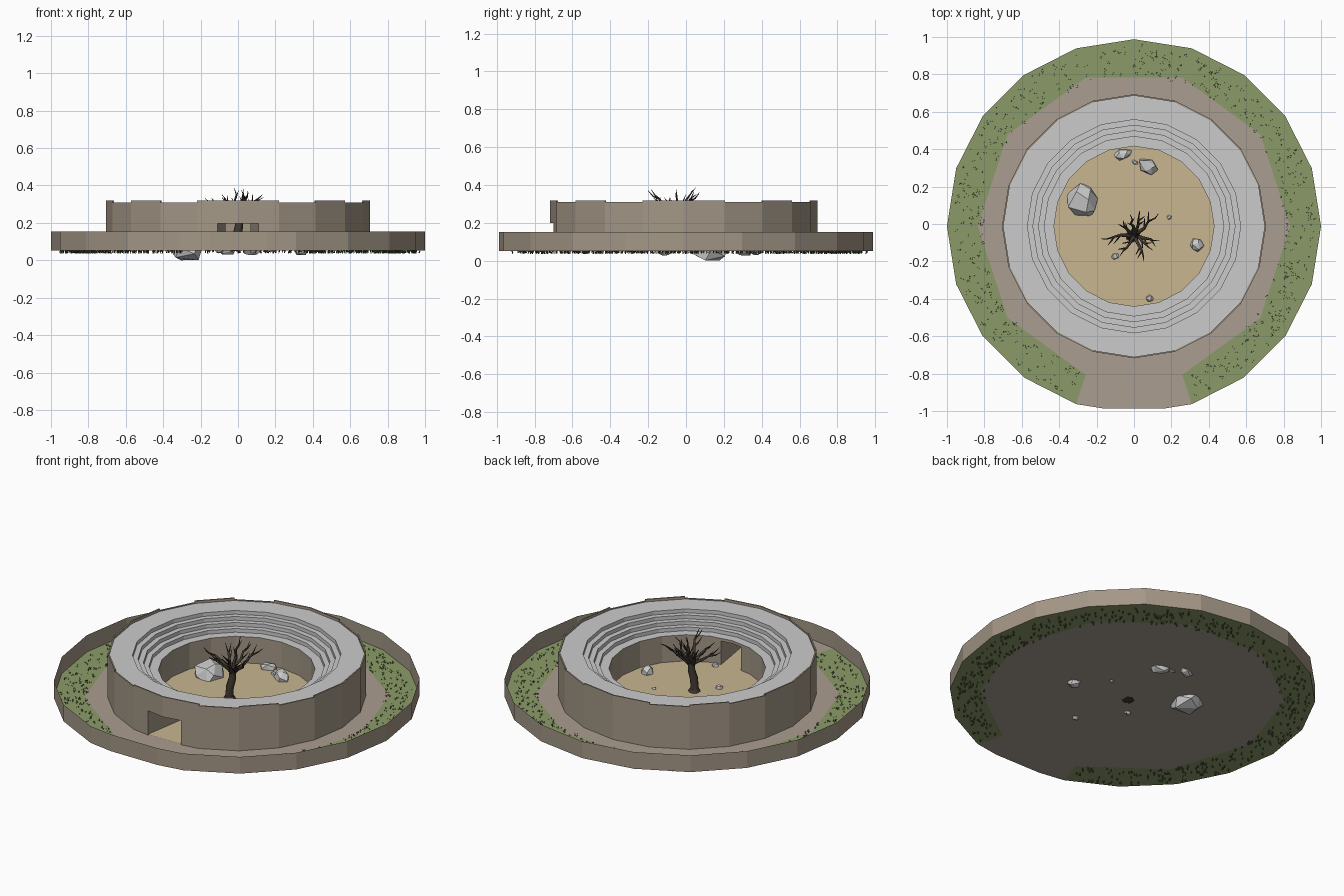
import bpy, bmesh, math, random
from mathutils import Vector

if "Cube" in bpy.data.objects:
    bpy.data.objects.remove(bpy.data.objects["Cube"])

random.seed(4)
N, CY = 20, -0.012          # sides, ring centre on y
GZ, DOOR = 0.052, 0.198     # ground level, door lintel height


def mat(name, r, g, b):
    m = bpy.data.materials.new(name)
    m.diffuse_color = (r, g, b, 1)
    m.use_nodes = True
    m.node_tree.nodes["Principled BSDF"].inputs["Base Color"].default_value = m.diffuse_color
    return m


BROWN = mat("brown_stone", 0.37, 0.31, 0.24)
DIRT = mat("dirt", 0.40, 0.34, 0.28)
GRASS = mat("grass", 0.26, 0.33, 0.14)
SAND = mat("sand", 0.58, 0.47, 0.28)
BLADE = mat("grass_blade", 0.06, 0.10, 0.035)
BARK = mat("bark", 0.055, 0.042, 0.03)


def make(name, faces, mats=()):
    """faces: list of (points, material index)"""
    bm = bmesh.new()
    for pts, mi in faces:
        bm.faces.new([bm.verts.new(p) for p in pts]).material_index = mi
    bmesh.ops.remove_doubles(bm, verts=bm.verts, dist=1e-5)
    me = bpy.data.meshes.new(name)
    bm.to_mesh(me)
    bm.free()
    for m in mats:
        me.materials.append(m)
    ob = bpy.data.objects.new(name, me)
    bpy.context.collection.objects.link(ob)
    return ob


def pt(i, r, z):
    """Point on the 20-gon; i counts corners from the front, fractions lie on the side"""
    def corner(k):
        a = -math.pi / 2 + 2 * math.pi * k / N
        return Vector((r * math.cos(a), CY + r * math.sin(a), z))
    f = math.floor(i)
    return corner(f).lerp(corner(f + 1), i - f)


def strip(idx, r0, z0, r1, z1):
    """Band of quads between two rings"""
    return [([pt(a, r0, z0), pt(b, r0, z0), pt(b, r1, z1), pt(a, r1, z1)], 0)
            for a, b in zip(idx, idx[1:])]


FULL = list(range(N + 1))
OPEN = [0.5] + list(range(1, N)) + [N - 0.5]     # gap at the front

# Outer low wall with a flattened front
make("outer_wall", strip(OPEN + [N + 0.5], 1, GZ, 1, 0.153)[:-1] +
     [([pt(19.5, 1, GZ), pt(0.5, 1, GZ), pt(0.5, 1, 0.153), pt(19.5, 1, 0.153)], 0)], [BROWN])

# Ground: ten-sided dirt area with a path to the front, grass around it
DR = 0.835
dirt = [pt(i, DR, GZ) for i in range(1, N, 2)] + [pt(i, 1, GZ) for i in (19, 19.5, 0.5, 1)]
ground = [(dirt, 0)]
for k in range(1, 19, 2):
    ground.append(([pt(k, 1, GZ), pt(k + 1, 1, GZ), pt(k + 2, 1, GZ),
                    pt(k + 2, DR, GZ), pt(k, DR, GZ)], 1))
make("ground", ground, [DIRT, GRASS])

# Arena ring walls, split around the doorway
RO, RI, TOP, RIM = 0.706, 0.428, 0.304, 0.215
make("ring_outer_wall", strip(OPEN, RO, GZ, RO, DOOR) + strip(FULL, RO, DOOR, RO, TOP), [BROWN])
make("ring_inner_wall", strip(OPEN[::-1], RI, GZ, RI, DOOR) +
     strip(FULL[::-1], RI, DOOR, RI, RIM), [BROWN])

# Entrance passage: two sides and a ceiling
pas = []
for i in (0.5, 19.5):
    q = [pt(i, RO, GZ), pt(i, RO, DOOR), pt(i, RI, DOOR), pt(i, RI, GZ)]
    pas.append((q if i > 1 else q[::-1], 0))
pas.append(([pt(i, r, DOOR) for i, r in
             ((-0.5, RO), (-0.5, RI), (0, RI), (0.5, RI), (0.5, RO), (0, RO))], 0))
make("entrance_passage", pas, [BROWN])

# Sand floor of the arena and the passage
Z = GZ + 0.005
make("sand_floor", [([pt(i, RI, Z) for i in range(N)], 0),
                    ([pt(i, r, Z) for i, r in
                      ((-0.5, RO), (0.5, RO), (0.5, RI), (0, RI), (-0.5, RI))], 0)], [SAND])

# Stepped seating: flat walk, then treads and risers going down
seats, z = [], TOP
radii = [0.698, 0.57, 0.54, 0.51, 0.48, RI]
drop = (TOP - RIM) / (len(radii) - 2)
for n, (a, b) in enumerate(zip(radii, radii[1:])):
    seats += strip(FULL, a, z, b, z)
    if n < len(radii) - 2:
        seats += strip(FULL, b, z, b, z - drop)
        z -= drop
make("seating_steps", seats)

# Thin parapet with alternating heights
par = []
for i in range(N):
    h = 0.319 if (i % 5) % 2 == 0 else 0.309
    s = [i, i + 1]
    par += strip(s, RO, TOP, RO, h) + strip(s, RO, h, 0.698, h) + strip(s, 0.698, h, 0.698, TOP)
    for e in s:
        par.append(([pt(e, RO, TOP), pt(e, RO, h), pt(e, 0.698, h), pt(e, 0.698, TOP)], 0))
make("parapet", par, [BROWN])

# Grass tufts: crossing thin blades that also poke below the ground
blades = []
for _ in range(560):
    i = random.uniform(1.1, 18.9)
    c = pt(i, random.uniform(0.81, 0.975), GZ)
    for _ in range(5):
        a = random.uniform(0, 2 * math.pi)
        d = Vector((math.cos(a), math.sin(a), 0))
        side = Vector((-d.y, d.x, 0)) * 0.0022
        base = c + d * 0.002 + Vector((0, 0, -random.uniform(0.006, 0.016)))
        tip = c + d * random.uniform(0.005, 0.012) + Vector((0, 0, random.uniform(0.006, 0.016)))
        blades.append(([base - side, base + side, tip], 0))
make("grass_tufts", blades, [BLADE])


# Faceted rocks: convex hulls of a few scattered points
def rock(name, x, y, z, sx, sy, sz, turn=0.0):
    bm = bmesh.new()
    for k in range(16):
        t = 1 - 2 * (k + 0.5) / 16
        a = k * 2.4 + random.uniform(-0.3, 0.3)
        r = math.sqrt(1 - t * t)
        p = Vector((r * math.cos(a), r * math.sin(a), max(-0.8, min(0.8, t * 1.1)) / 0.8))
        p *= random.uniform(0.88, 1.08)
        p.z = max(-1, min(1, p.z))
        bm.verts.new((p.x * sx, p.y * sy, p.z * sz))
    res = bmesh.ops.convex_hull(bm, input=bm.verts)
    bmesh.ops.delete(bm, geom=[v for v in bm.verts if not v.link_faces], context='VERTS')
    bmesh.ops.dissolve_limit(bm, angle_limit=0.25, verts=bm.verts, edges=bm.edges)
    me = bpy.data.meshes.new(name)
    bm.to_mesh(me)
    bm.free()
    ob = bpy.data.objects.new(name, me)
    ob.location = (x, y, z)
    ob.rotation_euler.z = turn
    bpy.context.collection.objects.link(ob)


for n, r in enumerate([(-0.275, 0.125, 0.064, 0.09, 0.10, 0.064, 0.0),
                       (0.075, 0.31, 0.065, 0.058, 0.045, 0.038, -0.6),
                       (-0.06, 0.372, 0.06, 0.052, 0.03, 0.03, 0.3),
                       (0.005, 0.33, 0.058, 0.02, 0.012, 0.014, -0.4),
                       (0.335, -0.112, 0.062, 0.038, 0.04, 0.035, 0.5),
                       (0.083, -0.398, 0.056, 0.021, 0.02, 0.018, 0.0),
                       (-0.10, -0.172, 0.056, 0.023, 0.019, 0.018, 0.4),
                       (0.188, 0.036, 0.055, 0.014, 0.013, 0.012, 0.0)]):
    rock(f"rock_{n + 1}", *r)

# Dead tree: tapered curve for the trunk and each branch
cu = bpy.data.curves.new("dead_tree", 'CURVE')
cu.dimensions = '3D'
cu.bevel_depth, cu.bevel_resolution, cu.resolution_u = 1.0, 1, 3
cu.use_fill_caps = True
cu.materials.append(BARK)


def limb(pts, r0, r1):
    s = cu.splines.new('POLY')
    s.points.add(len(pts) - 1)
    for k, p in enumerate(pts):
        s.points[k].co = (*p, 1)
        s.points[k].radius = r0 + (r1 - r0) * k / (len(pts) - 1)


limb([(-0.01, -0.065, 0.05), (-0.012, -0.065, 0.075)], 0.037, 0.026)
limb([(-0.012, -0.065, 0.07), (-0.006, -0.068, 0.13), (0.005, -0.06, 0.18),
      (0.008, -0.06, 0.235)], 0.026, 0.021)
fork = Vector((0.008, -0.06, 0.21))
tips = [(-0.175, -0.08, 0.33), (-0.085, 0.0, 0.35), (-0.02, 0.05, 0.385), (0.03, 0.07, 0.36),
        (0.13, 0.055, 0.35), (0.135, -0.09, 0.335), (0.10, -0.14, 0.32),
        (0.05, -0.20, 0.37), (-0.075, -0.17, 0.33), (0.03, -0.05, 0.38)]
for t in tips:
    t = Vector(t)
    path = []
    for k in range(6):
        u = k / 5
        p = fork.lerp(t, u)
        p.z += 0.025 * math.sin(math.pi * u) * random.uniform(-0.4, 1)
        if 0 < k < 5:
            p += Vector((random.uniform(-1, 1), random.uniform(-1, 1), 0)) * 0.009
        path.append(p)
    limb(path, 0.0125, 0.0012)
    # Twigs
    for k in (2, 3):
        d = (t - fork) * 0.33
        a = random.choice((-0.8, 0.8))
        e = path[k] + Vector((d.x * math.cos(a) - d.y * math.sin(a),
                              d.x * math.sin(a) + d.y * math.cos(a), d.z * 0.5 + 0.022))
        limb([path[k], path[k].lerp(e, 0.5) + Vector((0, 0, -0.006)), e], 0.006, 0.001)
tree = bpy.data.objects.new("dead_tree", cu)
bpy.context.collection.objects.link(tree)
